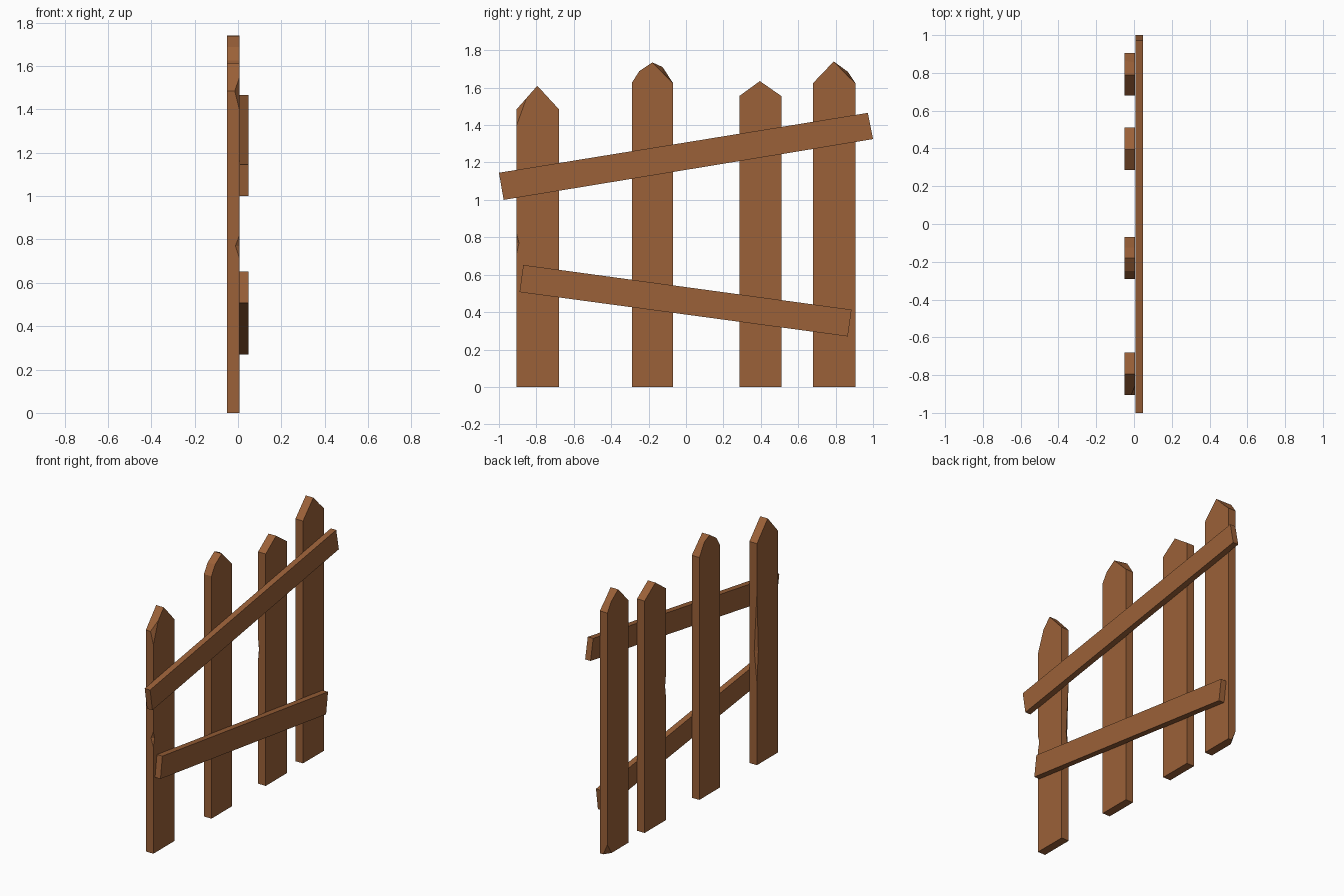
import bpy, bmesh
from mathutils import Vector

cube = bpy.data.objects.get("Cube")
if cube:
    bpy.data.objects.remove(cube, do_unlink=True)

wood = bpy.data.materials.new("brown_wood")
wood.use_nodes = True
wood.diffuse_color = (0.33, 0.12, 0.04, 1)
wood.node_tree.nodes["Principled BSDF"].inputs["Base Color"].default_value = wood.diffuse_color

BACK, FACE = -0.05, 0.006           # picket thickness along x
RAIL_BACK, RAIL_FACE = 0.008, 0.048  # rail thickness along x


def finish(name, bm):
    bmesh.ops.recalc_face_normals(bm, faces=bm.faces)
    mesh = bpy.data.meshes.new(name)
    bm.to_mesh(mesh)
    bm.free()
    mesh.materials.append(wood)
    obj = bpy.data.objects.new(name, mesh)
    bpy.context.collection.objects.link(obj)
    return obj


def board(name, x0, x1, back, face=None, chips=()):
    """Plank between two matching (y, z) outlines, with corners sliced off."""
    bm = bmesh.new()
    a = [bm.verts.new((x0, y, z)) for y, z in back]
    b = [bm.verts.new((x1, y, z)) for y, z in (face or back)]
    bm.faces.new(a)
    bm.faces.new(b)
    for i in range(len(a)):
        j = (i + 1) % len(a)
        bm.faces.new((a[i], a[j], b[j], b[i]))
    centre = sum((v.co for v in bm.verts), Vector()) / len(bm.verts)
    for chip in chips:
        p, q, r = map(Vector, chip)
        n = (q - p).cross(r - p)
        if n.dot(centre - p) > 0:
            n.negate()
        geom = bm.verts[:] + bm.edges[:] + bm.faces[:]
        bmesh.ops.bisect_plane(bm, geom=geom, plane_co=p, plane_no=n, clear_outer=True)
        bmesh.ops.holes_fill(bm, edges=[e for e in bm.edges if e.is_boundary])
    return finish(name, bm)


def dent(obj, x, y, sx, sy, low, mid, high, dx, dy):
    """Hack a small wedge out of the upright edge at (x, y); sx, sy point outward."""
    a = Vector((x - sx * dx, y, mid))
    b = Vector((x, y - sy * dy, mid))
    out = Vector((sx, sy, 0)) * 0.002
    pts = [Vector((x, y, low)) + out, Vector((x, y, high)) + out,
           a + (a - b) * 0.2, b + (b - a) * 0.2]
    bm = bmesh.new()
    bmesh.ops.convex_hull(bm, input=[bm.verts.new(p) for p in pts])
    cutter = finish("dent_cutter", bm)
    cutter.hide_render = True
    mod = obj.modifiers.new("dent", "BOOLEAN")
    mod.operation, mod.solver, mod.object = "DIFFERENCE", "EXACT", cutter
    bpy.context.view_layer.objects.active = obj
    bpy.ops.object.modifier_apply(modifier=mod.name)
    bpy.data.objects.remove(cutter, do_unlink=True)


def outline(y0, y1, shoulder, *tip):
    return [(y0, 0), (y1, 0), (y1, shoulder), *tip, (y0, shoulder)]


# Pickets, from the front end to the back end
first = board("picket_1", BACK, FACE, outline(-0.905, -0.68, 1.485, (-0.795, 1.61)),
              chips=[((FACE, -0.905, 1.4), (-0.015, -0.905, 1.485), (FACE, -0.84, 1.58))])
dent(first, FACE, -0.905, 1, -1, 0.7, 0.77, 0.83, 0.018, 0.012)
dent(first, BACK, -0.68, -1, 1, 0.5, 0.76, 1.25, 0.02, 0.015)

board("picket_2", BACK, FACE,
      outline(-0.29, -0.07, 1.625, (-0.125, 1.71), (-0.18, 1.735), (-0.25, 1.688)),
      outline(-0.29, -0.07, 1.625, (-0.125, 1.68), (-0.18, 1.735), (-0.25, 1.688)))

third = board("picket_3", BACK, FACE, outline(0.285, 0.51, 1.555, (0.395, 1.635)))
dent(third, BACK, 0.285, -1, -1, 0.8, 0.9, 1.0, 0.008, 0.008)

board("picket_4", BACK, FACE,
      outline(0.68, 0.905, 1.625, (0.865, 1.685), (0.79, 1.74)),
      outline(0.68, 0.905, 1.625, (0.855, 1.672), (0.79, 1.74)),
      chips=[((BACK, 0.905, 0.07), (BACK, 0.86, 0), (-0.02, 0.905, 0))])

# Crooked rails nailed across the pickets
board("upper_rail", RAIL_BACK, RAIL_FACE,
      [(-1, 1.145), (-0.975, 1.0), (1, 1.325), (0.972, 1.465)])
board("lower_rail", RAIL_BACK, RAIL_FACE,
      [(-0.87, 0.652), (-0.89, 0.507), (0.865, 0.27), (0.885, 0.413)])
